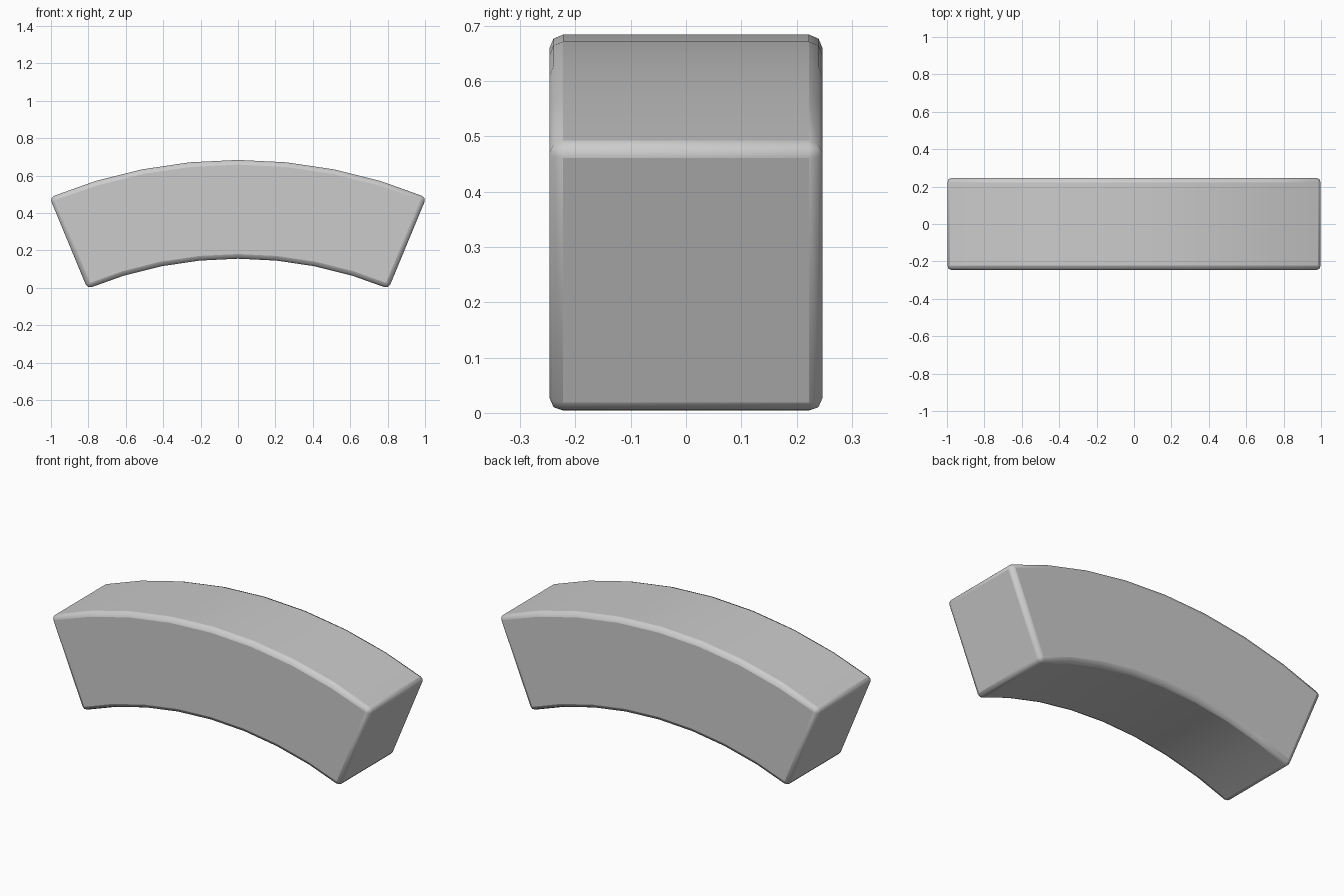
import bpy, bmesh
from math import sin, cos, radians

if "Cube" in bpy.data.objects:
    bpy.data.objects.remove(bpy.data.objects["Cube"])

# Curved block: 45 degree arch segment with a rectangular section
OUTER, INNER, HALF_Y, TOP, STEPS = 2.632, 2.104, 0.247, 0.684, 8
angles = [radians(-22.5 + 45 * i / STEPS) for i in range(STEPS + 1)]
bm = bmesh.new()
rings = []
for a in angles:
    ring = []
    for r, y in ((INNER, -HALF_Y), (OUTER, -HALF_Y), (OUTER, HALF_Y), (INNER, HALF_Y)):
        ring.append(bm.verts.new((r * sin(a), y, r * cos(a) + TOP - OUTER)))
    rings.append(ring)
for p, q in zip(rings, rings[1:]):
    for k in range(4):
        n = (k + 1) % 4
        bm.faces.new((p[k], p[n], q[n], q[k]))
bm.faces.new(rings[0])
bm.faces.new(rings[-1])
bmesh.ops.recalc_face_normals(bm, faces=bm.faces)
mesh = bpy.data.meshes.new("arch_block")
bm.to_mesh(mesh)
bm.free()
block = bpy.data.objects.new("arch_block", mesh)
bpy.context.collection.objects.link(block)

# Rounded edges, skipping the shallow facet joints
bevel = block.modifiers.new("rounded_edges", "BEVEL")
bevel.width = 0.025
bevel.segments = 2
bevel.limit_method = 'ANGLE'
bevel.angle_limit = radians(30)

bpy.context.view_layer.objects.active = block
block.select_set(True)
bpy.ops.object.shade_smooth_by_angle(angle=radians(50))
